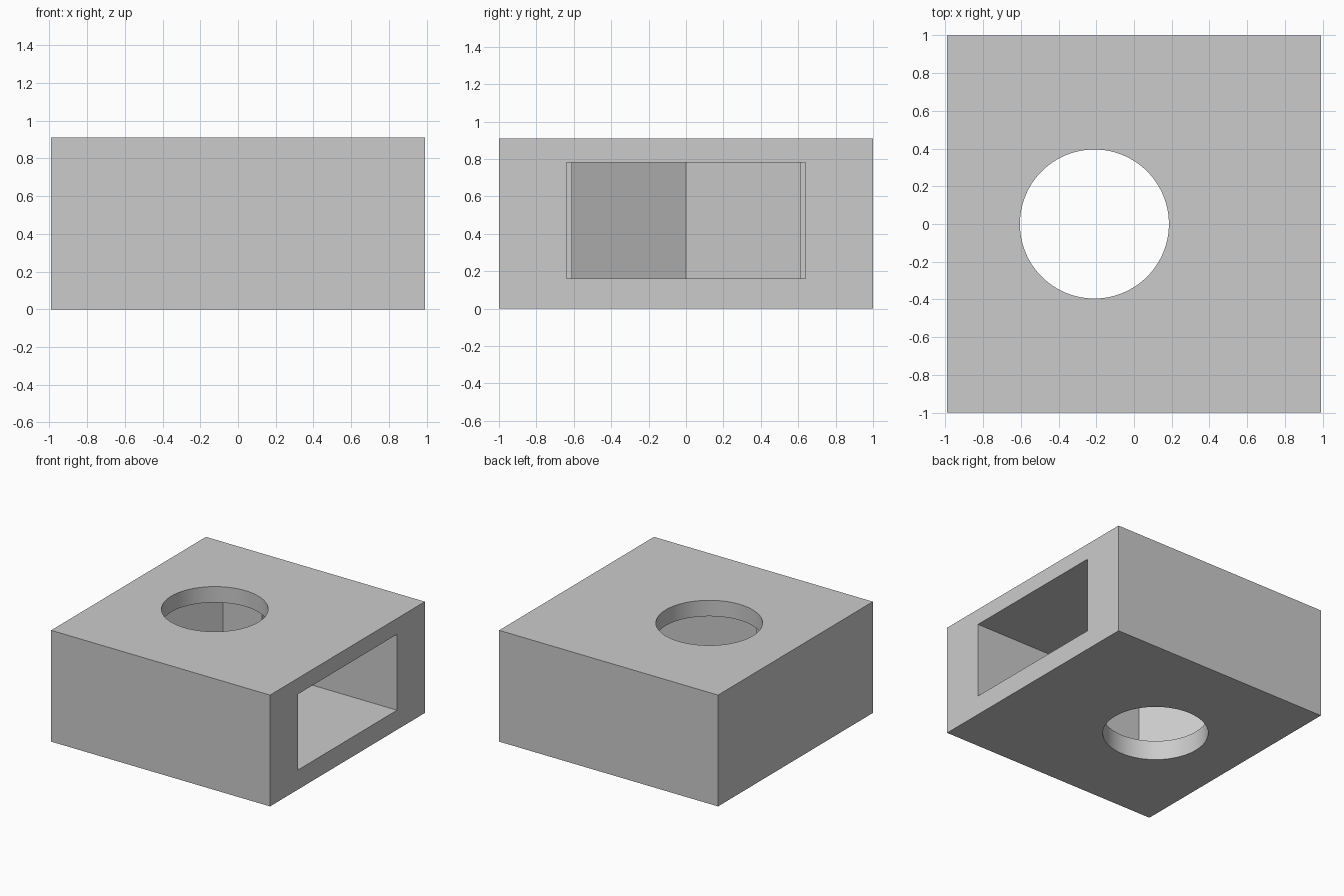
import bpy, bmesh
from math import cos, sin, pi, radians

cube = bpy.data.objects.get("Cube")
if cube:
    bpy.data.objects.remove(cube, do_unlink=True)

HALF_X, HALF_Y, HEIGHT = 0.99, 1.0, 0.91
HOLE_X, HOLE_R = -0.21, 0.395
HEX_R = 0.61 / cos(pi / 6)
SLOT_HALF, SLOT_LOW, SLOT_HIGH = 0.64, 0.16, 0.78

grey = bpy.data.materials.new("plain grey")
grey.use_nodes = True
colour = (0.6, 0.6, 0.6, 1)
grey.diffuse_color = colour
grey.node_tree.nodes["Principled BSDF"].inputs["Base Color"].default_value = colour


def prism(name, outline, low, high):
    """Extrude a counter-clockwise outline from low to high."""
    bm = bmesh.new()
    face = bm.faces.new([bm.verts.new((x, y, low)) for x, y in outline])
    top = bmesh.ops.extrude_face_region(bm, geom=[face])["geom"]
    moved = [v for v in top if isinstance(v, bmesh.types.BMVert)]
    bmesh.ops.translate(bm, verts=moved, vec=(0, 0, high - low))
    bmesh.ops.recalc_face_normals(bm, faces=bm.faces)
    mesh = bpy.data.meshes.new(name)
    bm.to_mesh(mesh)
    bm.free()
    mesh.materials.append(grey)
    obj = bpy.data.objects.new(name, mesh)
    bpy.context.collection.objects.link(obj)
    return obj


def ring(radius, start, step, count):
    return [(HOLE_X + radius * cos(start + i * step), radius * sin(start + i * step))
            for i in range(count)]


# Solid block
block = prism("block", [(-HALF_X, -HALF_Y), (HALF_X, -HALF_Y),
                        (HALF_X, HALF_Y), (-HALF_X, HALF_Y)], 0, HEIGHT)

# Half-hexagon pocket that widens by a small step into a side slot
pocket = [(HOLE_X, HEX_R * cos(pi / 6))]
pocket += ring(HEX_R, 2 * pi / 3, pi / 3, 3)
pocket += [(HOLE_X, -HEX_R * cos(pi / 6)), (HOLE_X, -SLOT_HALF),
           (HALF_X + 0.2, -SLOT_HALF), (HALF_X + 0.2, SLOT_HALF), (HOLE_X, SLOT_HALF)]
pocket_cutter = prism("pocket_cutter", pocket, SLOT_LOW, SLOT_HIGH)

# Round hole through the top and bottom
hole_cutter = prism("hole_cutter", ring(HOLE_R, 0, 2 * pi / 96, 96), -0.2, HEIGHT + 0.2)

bpy.ops.object.select_all(action="DESELECT")
block.select_set(True)
bpy.context.view_layer.objects.active = block
for cutter in (pocket_cutter, hole_cutter):
    cutter.hide_render = True
    cut = block.modifiers.new(cutter.name, "BOOLEAN")
    cut.operation, cut.solver, cut.object = "DIFFERENCE", "EXACT", cutter
    bpy.ops.object.modifier_apply(modifier=cut.name)
    bpy.data.objects.remove(cutter, do_unlink=True)

bpy.ops.object.shade_smooth_by_angle(angle=radians(30))
